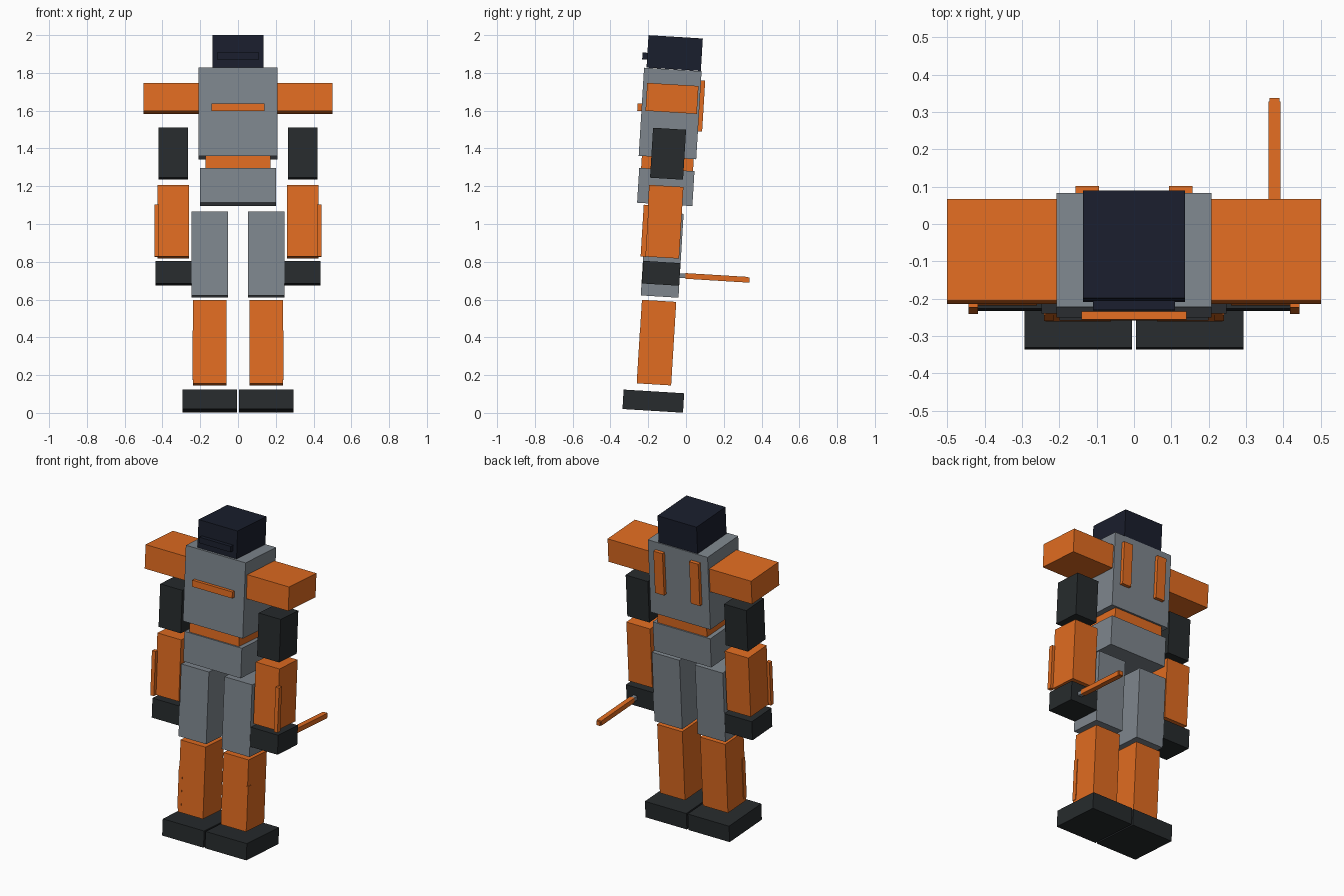
import bpy
from math import radians

LEAN = radians(-3.5)   # the whole figure leans back slightly


def material(name, rgb):
    m = bpy.data.materials.new(name)
    m.diffuse_color = (*rgb, 1)
    return m


ORANGE = material("orange", (0.75, 0.15, 0.015))
GREY = material("steel_grey", (0.21, 0.24, 0.27))
DARK = material("charcoal", (0.02, 0.024, 0.026))
NAVY = material("navy", (0.010, 0.013, 0.026))


def box(name, mat, x0, x1, y, z, depth, height):
    """Leaning box spanning x0..x1, centred at y, z."""
    bpy.ops.mesh.primitive_cube_add(size=1, location=((x0 + x1) / 2, y, z),
                                    rotation=(LEAN, 0, 0))
    ob = bpy.context.object
    ob.name = name
    ob.scale = (x1 - x0, depth, height)
    ob.data.materials.append(mat)


def pair(name, mat, x0, x1, *rest):
    """The same box on both sides."""
    box("right_" + name, mat, x0, x1, *rest)
    box("left_" + name, mat, -x1, -x0, *rest)


# Head and trunk
box("head", NAVY, -0.136, 0.136, -0.06, 1.905, 0.288, 0.172)
box("visor", NAVY, -0.11, 0.11, -0.216, 1.889, 0.03, 0.036)
box("torso", GREY, -0.208, 0.208, -0.084, 1.585, 0.305, 0.467)
box("chest_strip", ORANGE, -0.14, 0.14, -0.242, 1.618, 0.03, 0.04)
pair("back_strip", ORANGE, 0.093, 0.156, 0.076, 1.625, 0.035, 0.27)
box("waist", ORANGE, -0.172, 0.172, -0.098, 1.325, 0.275, 0.10)
box("pelvis", GREY, -0.20, 0.20, -0.107, 1.196, 0.293, 0.185)

# Arms
pair("shoulder", ORANGE, 0.205, 0.50, -0.074, 1.665, 0.272, 0.148)
pair("upper_arm", DARK, 0.266, 0.42, -0.095, 1.372, 0.175, 0.265)
pair("forearm", ORANGE, 0.26, 0.425, -0.116, 1.012, 0.182, 0.38)
pair("forearm_strip", ORANGE, 0.418, 0.443, -0.218, 0.964, 0.028, 0.275)
pair("hand", DARK, 0.245, 0.438, -0.131, 0.739, 0.197, 0.12)

# Legs
pair("thigh", GREY, 0.054, 0.247, -0.126, 0.838, 0.20, 0.445)
pair("shin", ORANGE, 0.062, 0.237, -0.156, 0.372, 0.182, 0.443)
pair("shin_strip", ORANGE, 0.215, 0.241, -0.238, 0.305, 0.028, 0.26)
pair("foot", DARK, 0.005, 0.293, -0.173, 0.0622, 0.321, 0.103)

# Baton held in one hand
box("baton_grip", GREY, 0.363, 0.389, -0.03, 0.727, 0.06, 0.024)
box("baton", ORANGE, 0.36, 0.392, 0.162, 0.715, 0.33, 0.03)
box("baton_tip", ORANGE, 0.363, 0.389, 0.326, 0.7045, 0.021, 0.026)
